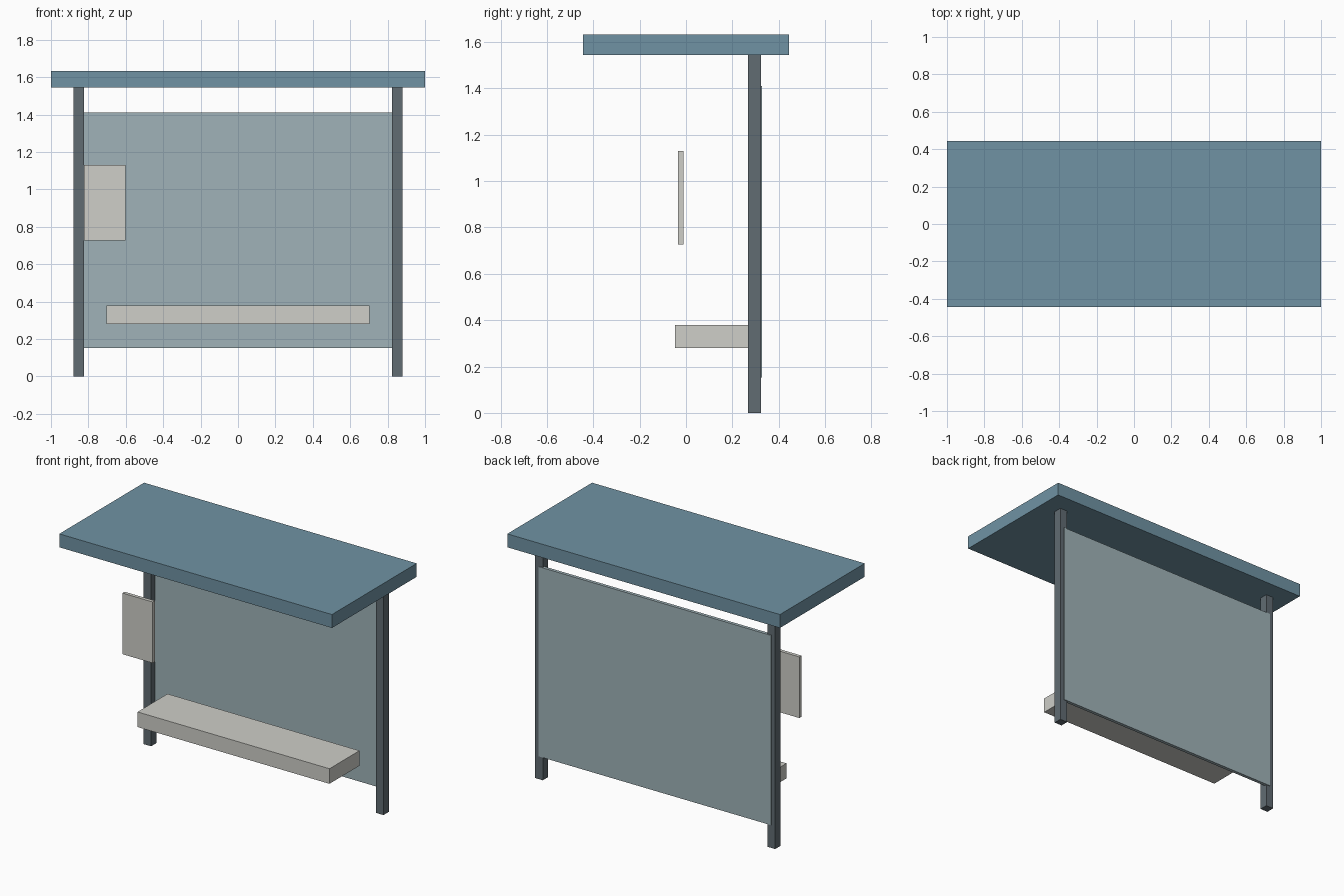
import bpy

if "Cube" in bpy.data.objects:
    bpy.data.objects.remove(bpy.data.objects["Cube"])


def material(name, color):
    m = bpy.data.materials.new(name)
    m.diffuse_color = (*color, 1.0)
    m.use_nodes = True
    m.node_tree.nodes["Principled BSDF"].inputs["Base Color"].default_value = m.diffuse_color
    return m


def box(name, x, y, z, mat=None):
    """Box from (min, max) ranges on each axis."""
    bpy.ops.mesh.primitive_cube_add(size=1, location=[(a + b) / 2 for a, b in (x, y, z)])
    ob = bpy.context.object
    ob.name = name
    ob.scale = [b - a for a, b in (x, y, z)]
    bpy.ops.object.transform_apply(location=False, rotation=False, scale=True)
    if mat:
        ob.data.materials.append(mat)
    return ob


blue = material("roof_blue", (0.16, 0.29, 0.37))
dark = material("post_dark", (0.12, 0.15, 0.17))
glass = material("panel_glass", (0.35, 0.45, 0.48))
pale = material("pale_grey", (0.62, 0.62, 0.58))

# Flat roof slab
box("roof", (-1, 1), (-0.444, 0.444), (1.544, 1.633), blue)

# Two rear posts
for side, label in ((-1, "left"), (1, "right")):
    cx = side * 0.852
    box(label + "_post", (cx - 0.028, cx + 0.028), (0.267, 0.323), (0, 1.544), dark)

# Rear panel, let into the posts and standing slightly proud behind
box("back_panel", (-0.852, 0.852), (0.306, 0.328), (0.153, 1.411), glass)

# Bench seat
box("bench", (-0.704, 0.704), (-0.047, 0.267), (0.28, 0.38), pale)

# Hanging notice board at the left
box("notice_board", (-0.824, -0.602), (-0.034, -0.011), (0.726, 1.131), pale)
